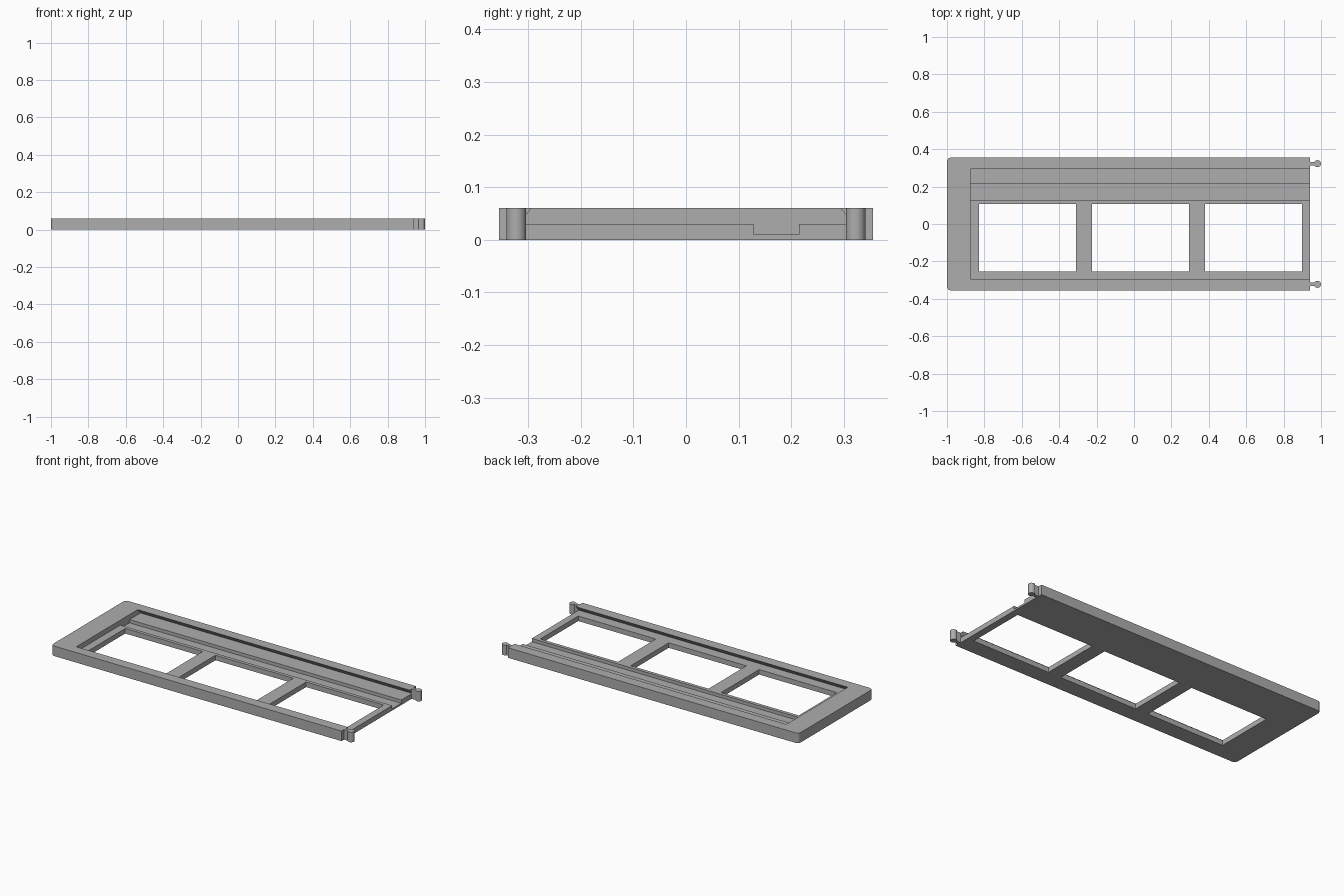
import bpy, bmesh, math
from mathutils import Vector

if "Cube" in bpy.data.objects:
    bpy.data.objects.remove(bpy.data.objects["Cube"])

HEIGHT, FLOOR, GROOVE = 0.0605, 0.0303, 0.0105
LEFT, RIGHT, HALF_W = -1.0, 0.94, 0.355

grey = bpy.data.materials.new("matte grey")
grey.use_nodes = True
colour = (0.42, 0.42, 0.42, 1)
grey.diffuse_color = colour
grey.node_tree.nodes["Principled BSDF"].inputs["Base Color"].default_value = colour


def prism(name, points, sweep):
    """Sweep a closed 3D outline along a vector."""
    bm = bmesh.new()
    face = bm.faces.new([bm.verts.new(p) for p in points])
    swept = bmesh.ops.extrude_face_region(bm, geom=[face])["geom"]
    verts = [v for v in swept if isinstance(v, bmesh.types.BMVert)]
    bmesh.ops.translate(bm, verts=verts, vec=Vector(sweep))
    bmesh.ops.recalc_face_normals(bm, faces=bm.faces)
    mesh = bpy.data.meshes.new(name)
    bm.to_mesh(mesh)
    bm.free()
    mesh.materials.append(grey)
    obj = bpy.data.objects.new(name, mesh)
    bpy.context.collection.objects.link(obj)
    return obj


def box(name, x0, x1, y0, y1, z0, z1):
    outline = [(x0, y0, z0), (x1, y0, z0), (x1, y1, z0), (x0, y1, z0)]
    return prism(name, outline, (0, 0, z1 - z0))


def cut(target, cutter):
    cutter.hide_render = True
    mod = target.modifiers.new("cut", "BOOLEAN")
    mod.operation, mod.solver, mod.object = "DIFFERENCE", "EXACT", cutter
    bpy.context.view_layer.objects.active = target
    bpy.ops.object.modifier_apply(modifier=mod.name)
    bpy.data.objects.remove(cutter)


# Frame slab with two rounded corners at the closed end
radius = 0.022
outline = [(RIGHT, -HALF_W, 0), (RIGHT, HALF_W, 0)]
for side, start in ((1, 90), (-1, 180)):
    for i in range(7):
        a = math.radians(start + 15 * i)
        outline.append((LEFT + radius + radius * math.cos(a),
                        side * (HALF_W - radius) + radius * math.sin(a), 0))
frame = prism("tray_frame", outline, (0, 0, HEIGHT))

# Dovetail channel with a deeper groove, open at the right end
mouth, foot = 0.293, 0.319
profile = [(-mouth, 0.1), (-mouth, HEIGHT), (-foot, FLOOR),
           (0.128, FLOOR), (0.128, GROOVE), (0.215, GROOVE), (0.215, FLOOR),
           (foot, FLOOR), (mouth, HEIGHT), (mouth, 0.1)]
cut(frame, prism("channel_cutter", [(-0.875, y, z) for y, z in profile], (2, 0, 0)))

# Three windows through the floor
for x0, x1 in ((-0.828, -0.31), (-0.225, 0.294), (0.38, 0.898)):
    cut(frame, box("window_cutter", x0, x1, -0.255, 0.107, -0.1, 0.2))

# Round connector pegs on short necks
peg_r, peg_y = 0.0187, 0.3225
for label, side in (("left", 1), ("right", -1)):
    y = side * peg_y
    box(label + "_peg_neck", RIGHT - 0.005, 0.98, y - 0.009, y + 0.009, 0, HEIGHT)
    ring = [(1 - peg_r + peg_r * math.cos(i * math.tau / 32),
             y + peg_r * math.sin(i * math.tau / 32), 0) for i in range(32)]
    peg = prism(label + "_peg", ring, (0, 0, HEIGHT))
    bpy.ops.object.select_all(action="DESELECT")
    peg.select_set(True)
    bpy.context.view_layer.objects.active = peg
    bpy.ops.object.shade_smooth_by_angle(angle=math.radians(30))
